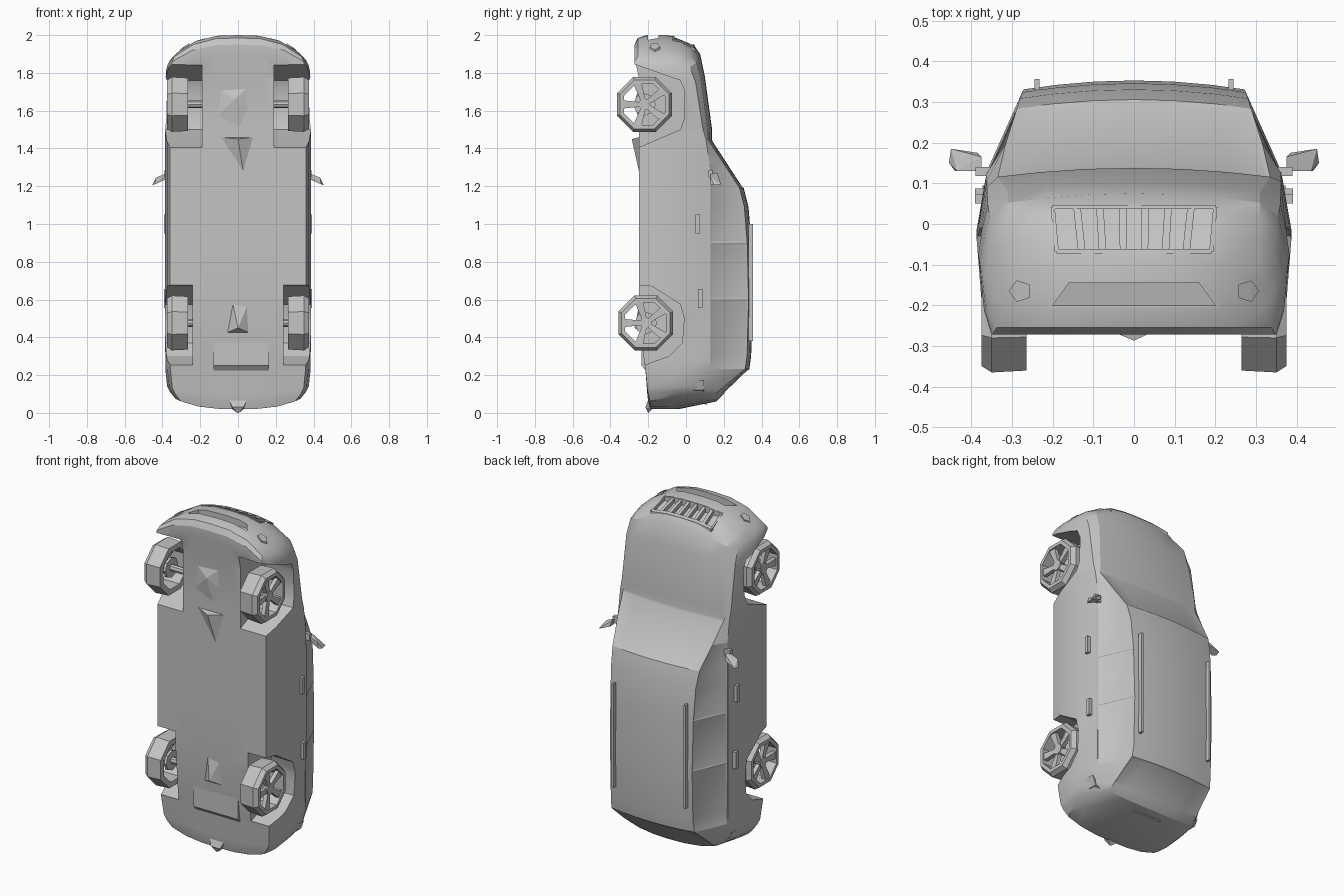
import bpy, bmesh, math
from mathutils import Vector

cube = bpy.data.objects.get("Cube")
if cube:
    bpy.data.objects.remove(cube, do_unlink=True)

grey = bpy.data.materials.new("plain grey")
grey.use_nodes = True
COL = (0.55, 0.55, 0.55, 1)
grey.diffuse_color = COL
grey.node_tree.nodes["Principled BSDF"].inputs["Base Color"].default_value = COL


def finish(name, bm):
    bmesh.ops.recalc_face_normals(bm, faces=bm.faces[:])
    me = bpy.data.meshes.new(name)
    bm.to_mesh(me)
    bm.free()
    me.materials.append(grey)
    ob = bpy.data.objects.new(name, me)
    bpy.context.scene.collection.objects.link(ob)
    return ob


def hull(name, pts):
    bm = bmesh.new()
    for p in pts:
        bm.verts.new(p)
    res = bmesh.ops.convex_hull(bm, input=bm.verts[:])
    junk = {v for v in res["geom_interior"] if isinstance(v, bmesh.types.BMVert)}
    bmesh.ops.delete(bm, geom=list(junk), context='VERTS')
    return finish(name, bm)


def box(name, x, y, z):
    return hull(name, [(a, b, c) for a in x for b in y for c in z])


def prism_x(name, poly, x0, x1):
    """Extrude a convex (y, z) outline along x."""
    return hull(name, [(x, y, z) for x in (x0, x1) for y, z in poly])


def circle(y, z, r, n, turn=0.0):
    angles = [turn + 2 * math.pi * k / n for k in range(n)]
    return [(y + r * math.cos(a), z + r * math.sin(a)) for a in angles]


def bend(x, z):
    """Curve the nose and tail in plan."""
    t = abs(x / 0.36) ** 3
    if z > 1.6:
        return z - 0.13 * ((z - 1.6) / 0.4) ** 2 * t
    if z < 0.3:
        return z + 0.07 * ((0.3 - z) / 0.28) ** 2 * t
    return z


# Nose outline on the centre line: y, z
NOSE = [(-.265, 1.97), (-.21, 2), (-.1, 2), (-.02, 1.985), (.04, 1.95), (.075, 1.9)]


def nose_slab(name, pts, lo, hi):
    """Solid patch that follows the nose between two offsets."""
    out = []
    for x, y in pts:
        for (y0, z0), (y1, z1) in zip(NOSE, NOSE[1:]):
            if y0 <= y <= y1:
                z = bend(x, z0 + (z1 - z0) * (y - y0) / (y1 - y0))
                out += [(x, y, z + lo), (x, y, z + hi)]
    return hull(name, out)


# Body stations: z, underside, belt, crown, half-width at the waist, half-width at the top edge
STATIONS = [
    (.02, -.19, -.07, -.04, .33, .30),
    (.06, -.20, .05, .16, .36, .29),
    (.10, -.205, .10, .20, .375, .29),
    (.23, -.215, .13, .335, .385, .275),
    (.30, -.225, .13, .345, .385, .272),
    (.60, -.25, .13, .353, .387, .272),
    (.90, -.25, .13, .346, .387, .275),
    (1.09, -.25, .13, .331, .387, .28),
    (1.19, -.25, .13, .306, .387, .288),
    (1.32, -.25, .125, .222, .387, .315),
    (1.45, -.25, .105, .137, .387, .335),
    (1.50, -.25, .09, .138, .387, .335),
    (1.78, -.25, .05, .10, .385, .31),
    (1.90, -.272, .02, .075, .38, .31),
    (1.95, -.272, -.02, .04, .375, .31),
    (1.985, -.255, -.06, -.02, .365, .31),
    (2.0, -.21, -.13, -.10, .345, .31),
]
FR = (-1, -.7, -.35, 0, .35, .7, 1)


def ring(z, low, belt, crown, waist, edge):
    sill = waist - .027
    side = [(waist - .011, low + (belt - low) * .2), (waist, low + (belt - low) * .62), (waist - .025, belt)]
    pts = [(f * sill, low) for f in FR] + side
    pts += [(f * edge, crown - .022 * f * f) for f in FR[::-1]]
    pts += [(-x, y) for x, y in side[::-1]]
    return [(x, y, bend(x, z)) for x, y in pts]


bm = bmesh.new()
rings = [[bm.verts.new(p) for p in ring(*s)] for s in STATIONS]
N = len(rings[0])
quads = {}
for i in range(len(rings) - 1):
    for j in range(N):
        k = (j + 1) % N
        quads[i, j] = bm.faces.new((rings[i][j], rings[i][k], rings[i + 1][k], rings[i + 1][j]))
for r in (rings[0], rings[-1]):
    for j in range(1, 5):
        bm.faces.new((r[j], r[j + 1], r[15 - j], r[16 - j]))
    bm.faces.new(r[5:12])
    bm.faces.new(r[:2] + r[15:])
bmesh.ops.recalc_face_normals(bm, faces=bm.faces[:])
# Inset panes: side windows, windscreen, rear window
panes = [[(i, j) for i in rows] for rows in ((3, 4), (5,), (6, 7, 8)) for j in (9, 16)]
panes += [[(i, j) for i in rows for j in range(10, 16)] for rows in ((8, 9), (2,))]
for p in panes:
    bmesh.ops.inset_region(bm, faces=[quads[k] for k in p], thickness=.012, depth=-.004, use_even_offset=True)
body = finish("body", bm)

# Wheel arches, grille opening and lower intake
FRONT_ARCH = [(-.4, 1.35), (-.24, 1.41), (-.03, 1.50), (-.01, 1.56), (-.01, 1.71), (-.03, 1.76), (-.4, 1.89)]
REAR_ARCH = [(-.4, .69), (-.18, .67), (-.03, .575), (-.01, .5), (-.02, .37), (-.09, .30), (-.4, .19)]
cutters = []
for s in (1, -1):
    cutters.append(prism_x("front_arch_cutter", FRONT_ARCH, s * .19, s * .5))
    cutters.append(prism_x("rear_arch_cutter", REAR_ARCH, s * .24, s * .5))
cutters.append(nose_slab("grille_cutter", [(s * x, y) for s in (1, -1) for x, y in ((.19, -.065), (.195, .04))], -.02, .1))
cutters.append(nose_slab("intake_cutter", [(s * x, y) for s in (1, -1) for x, y in ((.2, -.2), (.16, -.145))], -.03, .1))
bpy.context.view_layer.objects.active = body
for c in cutters:
    m = body.modifiers.new("cut", 'BOOLEAN')
    m.operation, m.solver, m.object = 'DIFFERENCE', 'EXACT', c
    bpy.ops.object.modifier_apply(modifier=m.name)
    bpy.data.objects.remove(c, do_unlink=True)
bpy.ops.object.select_all(action='DESELECT')
body.select_set(True)
bpy.ops.object.shade_smooth_by_angle(angle=math.radians(25))


# Grille frame and upright slats
def bar(name, a, b, w, hi=.003):
    d = (Vector(b) - Vector(a)).normalized() * w
    n = Vector((-d.y, d.x))
    nose_slab(name, [Vector(p) + n * t for p in (a, b) for t in (1, -1)], -.03, hi)


for y, w in ((.042, .2), (-.067, .19)):
    for k in range(-2, 2):
        bar("grille_rail", (k * w / 2, y), ((k + 1) * w / 2, y), .005)
for s in (1, -1):
    bar("grille_side", (s * .19, -.067), (s * .2, .042), .005)
for i in range(6):
    x = -.14 + .056 * i
    bar("grille_slat", (x * .92, -.065), (x, .04), .009, -.003)


# Wheels: faceted tyre, five spokes, hub, axle and disc
def wheel(name, s, y, z):
    profile = [(.265, .118), (.265, .152), (.35, .157), (.375, .14), (.375, .118)]
    bm = bmesh.new()
    loops = [[bm.verts.new((s * x, a, b)) for a, b in circle(y, z, r, 8, math.pi / 8)] for x, r in profile]
    for i, p in enumerate(loops):
        q = loops[(i + 1) % len(loops)]
        for k in range(8):
            n = (k + 1) % 8
            bm.faces.new((p[k], p[n], q[n], q[k]))
    finish(name + "_tyre", bm)
    for k in range(5):
        a = math.radians(36 + 72 * k)
        c, d = math.cos(a), math.sin(a)
        hull(name + "_spoke", [(s * x, y + c * r - d * w * t, z + d * r + c * w * t)
                               for r, w, xs in ((.02, .012, (.335, .36)), (.118, .022, (.345, .368)))
                               for x in xs for t in (1, -1)])
    for part, r, x0, x1 in (("hub", .032, .33, .365), ("axle", .02, .17, .34), ("brake_disc", .06, .285, .30)):
        prism_x(name + "_" + part, circle(y, z, r, 8), s * x0, s * x1)


for s, side in ((1, "left"), (-1, "right")):
    wheel("front_" + side + "_wheel", s, -.22, 1.633)
    wheel("rear_" + side + "_wheel", s, -.213, .476)
    # Door mirrors
    hull(side + "_mirror", [(s * x, y, z) for x, y, z in (
        (.375, .13, 1.27), (.375, .165, 1.27), (.385, .135, 1.235), (.385, .175, 1.235),
        (.455, .15, 1.205), (.45, .185, 1.21), (.44, .13, 1.21), (.435, .13, 1.245))])
    box(side + "_mirror_arm", (s * .34, s * .39), (.118, .14), (1.245, 1.285))
    # Door handles
    for z, y in ((1.0, .062), (.605, .075)):
        box(side + "_door_handle", (s * .365, s * .391), (y - .012, y + .012), (z - .05, z + .05))
    # Belt trim, roof rail, fog lamp and tail lamp
    box(side + "_belt_trim", (s * .355, s * .365), (.118, .125), (.27, 1.22))
    box(side + "_roof_rail", (s * .232, s * .245), (.33, .356), (.38, 1.0))
    nose_slab(side + "_fog_lamp", [(s * x, y) for x, y in circle(.28, -.165, .028, 5)], -.03, .004)
    hull(side + "_tail_lamp", [(s * x, y, z) for y in (0, .095)
                               for x, z in ((.30, .10), (.352, .12), (.372, .175))])

# Rear fittings
box("rear_plate_handle", (-.09, .09), (.10, .115), (.045, .08))
hull("tow_hitch", [(s * x, y, z) for s in (1, -1)
                   for x, y, z in ((.07, -.18, .12), (.03, -.215, .03), (.005, -.2, .0), (.03, -.18, .02))])
# Underbody mechanicals
hull("engine_sump", [(-.11, -.245, 1.72), (.06, -.245, 1.73), (-.13, -.245, 1.55), (.02, -.245, 1.48),
                     (.07, -.245, 1.6), (-.02, -.268, 1.66)])
hull("gearbox", [(-.1, -.245, 1.46), (.09, -.245, 1.46), (.03, -.245, 1.26), (0, -.287, 1.45), (.02, -.26, 1.36)])
hull("rear_silencer", [(x, y, z) for x in (-.13, .165) for y, z in ((-.21, .22), (-.235, .25), (-.235, .37))])
hull("rear_differential", [(-.07, -.225, .42), (.07, -.225, .42), (-.03, -.245, .59), (.05, -.245, .57), (0, -.272, .45)])
